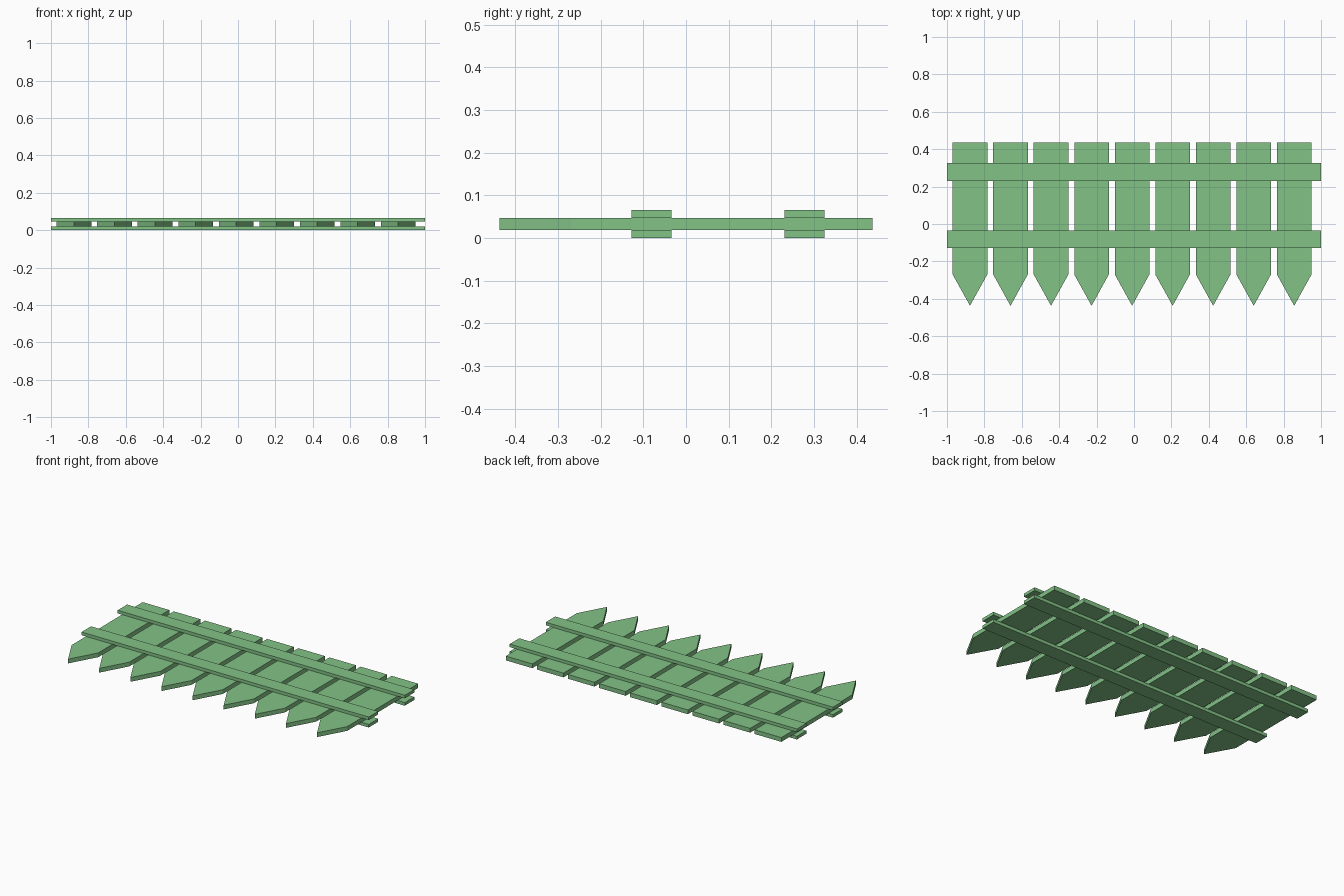
import bpy
import bmesh

cube = bpy.data.objects.get("Cube")
if cube:
    bpy.data.objects.remove(cube, do_unlink=True)

# Single painted-wood colour
GREEN = (0.225, 0.54, 0.24, 1.0)
paint = bpy.data.materials.new("green_paint")
paint.use_nodes = True
paint.diffuse_color = GREEN
paint.node_tree.nodes["Principled BSDF"].inputs["Base Color"].default_value = GREEN


def board(name, outline, z0, z1):
    """Extrude a flat outline between two heights."""
    bm = bmesh.new()
    face = bm.faces.new([bm.verts.new((x, y, z0)) for x, y in outline])
    grown = bmesh.ops.extrude_face_region(bm, geom=[face])["geom"]
    top = [v for v in grown if isinstance(v, bmesh.types.BMVert)]
    bmesh.ops.translate(bm, verts=top, vec=(0, 0, z1 - z0))
    bmesh.ops.recalc_face_normals(bm, faces=bm.faces)
    mesh = bpy.data.meshes.new(name)
    bm.to_mesh(mesh)
    bm.free()
    mesh.materials.append(paint)
    obj = bpy.data.objects.new(name, mesh)
    bpy.context.collection.objects.link(obj)
    return obj


THICKNESS = 0.066
PICKET_Z = (0.0195, 0.0465)
HALF_LENGTH = 0.437
SHOULDER = -0.27
HALF_WIDTH = 0.0925

# Pointed pickets, points towards the front
for i in range(9):
    x = -0.877 + i * 0.2167
    left, right = x - HALF_WIDTH, x + HALF_WIDTH
    outline = [(left, HALF_LENGTH), (left, SHOULDER), (x, -HALF_LENGTH),
               (right, SHOULDER), (right, HALF_LENGTH)]
    board(f"picket_{i + 1}", outline, *PICKET_Z)

# Rails clamping the pickets from above and below
for place, y0, y1 in (("front", -0.128, -0.034), ("back", 0.231, 0.325)):
    outline = [(-1, y0), (1, y0), (1, y1), (-1, y1)]
    board(f"{place}_lower_rail", outline, 0, PICKET_Z[0])
    board(f"{place}_upper_rail", outline, PICKET_Z[1], THICKNESS)
